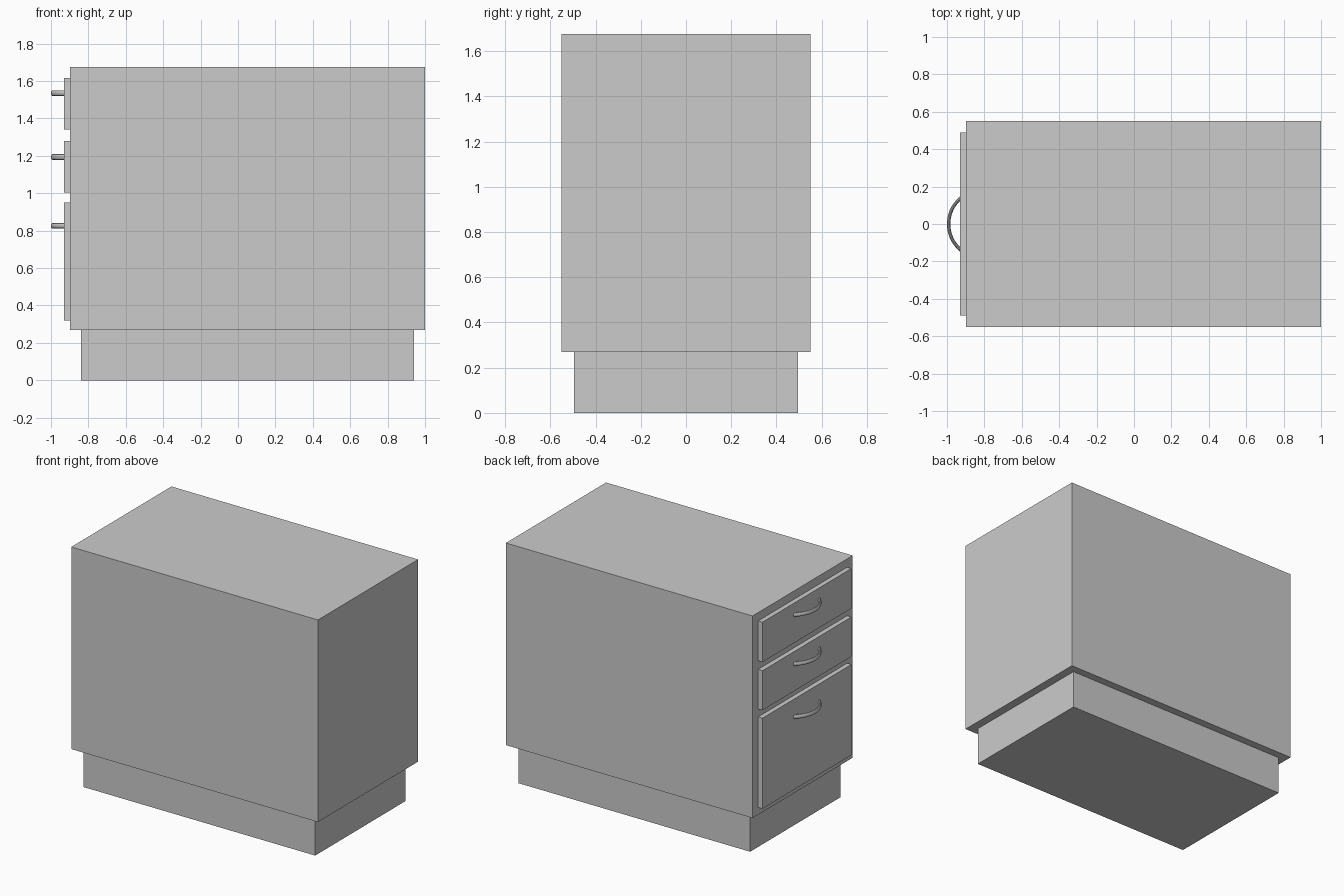
import bpy, bmesh
from math import sin, cos, pi, asin

if "Cube" in bpy.data.objects:
    bpy.data.objects.remove(bpy.data.objects["Cube"])


def box(name, x, y, z):
    bpy.ops.mesh.primitive_cube_add(
        size=1, location=[(a + b) / 2 for a, b in (x, y, z)])
    ob = bpy.context.object
    ob.name = name
    ob.scale = [b - a for a, b in (x, y, z)]
    bpy.ops.object.transform_apply(location=False, rotation=False, scale=True)
    return ob


def arc_handle(name, z, radius=0.181, half_w=0.009, half_h=0.015,
               segments=24, sides=12):
    """Oval section swept along an arc bulging towards -x."""
    cx = -1 + half_w + radius
    end = asin(0.144 / radius)
    bm = bmesh.new()
    rings = []
    for i in range(segments + 1):
        t = -end + 2 * end * i / segments
        ring = []
        for j in range(sides):
            a = 2 * pi * j / sides
            r = radius + half_w * cos(a)
            ring.append(bm.verts.new((cx - r * cos(t), r * sin(t),
                                      z + half_h * sin(a))))
        rings.append(ring)
    for r0, r1 in zip(rings, rings[1:]):
        for j in range(sides):
            k = (j + 1) % sides
            bm.faces.new((r0[j], r0[k], r1[k], r1[j]))
    bm.faces.new(rings[0])
    bm.faces.new(rings[-1])
    bmesh.ops.recalc_face_normals(bm, faces=bm.faces)
    mesh = bpy.data.meshes.new(name)
    bm.to_mesh(mesh)
    bm.free()
    ob = bpy.data.objects.new(name, mesh)
    bpy.context.collection.objects.link(ob)
    bpy.ops.object.select_all(action='DESELECT')
    ob.select_set(True)
    bpy.context.view_layer.objects.active = ob
    bpy.ops.object.shade_smooth_by_angle()
    return ob


# Recessed plinth and cabinet body
box("plinth", (-0.84, 0.94), (-0.495, 0.495), (0, 0.27))
box("cabinet_body", (-0.897, 1.0), (-0.55, 0.55), (0.27, 1.675))

# Drawer fronts with handles: bottom, top, handle height
drawers = {"lower": (0.32, 0.95, 0.826),
           "middle": (1.005, 1.28, 1.194),
           "upper": (1.34, 1.617, 1.535)}
for label, (z0, z1, zh) in drawers.items():
    box(label + "_drawer_front", (-0.93, -0.897), (-0.488, 0.488), (z0, z1))
    arc_handle(label + "_drawer_handle", zh)
